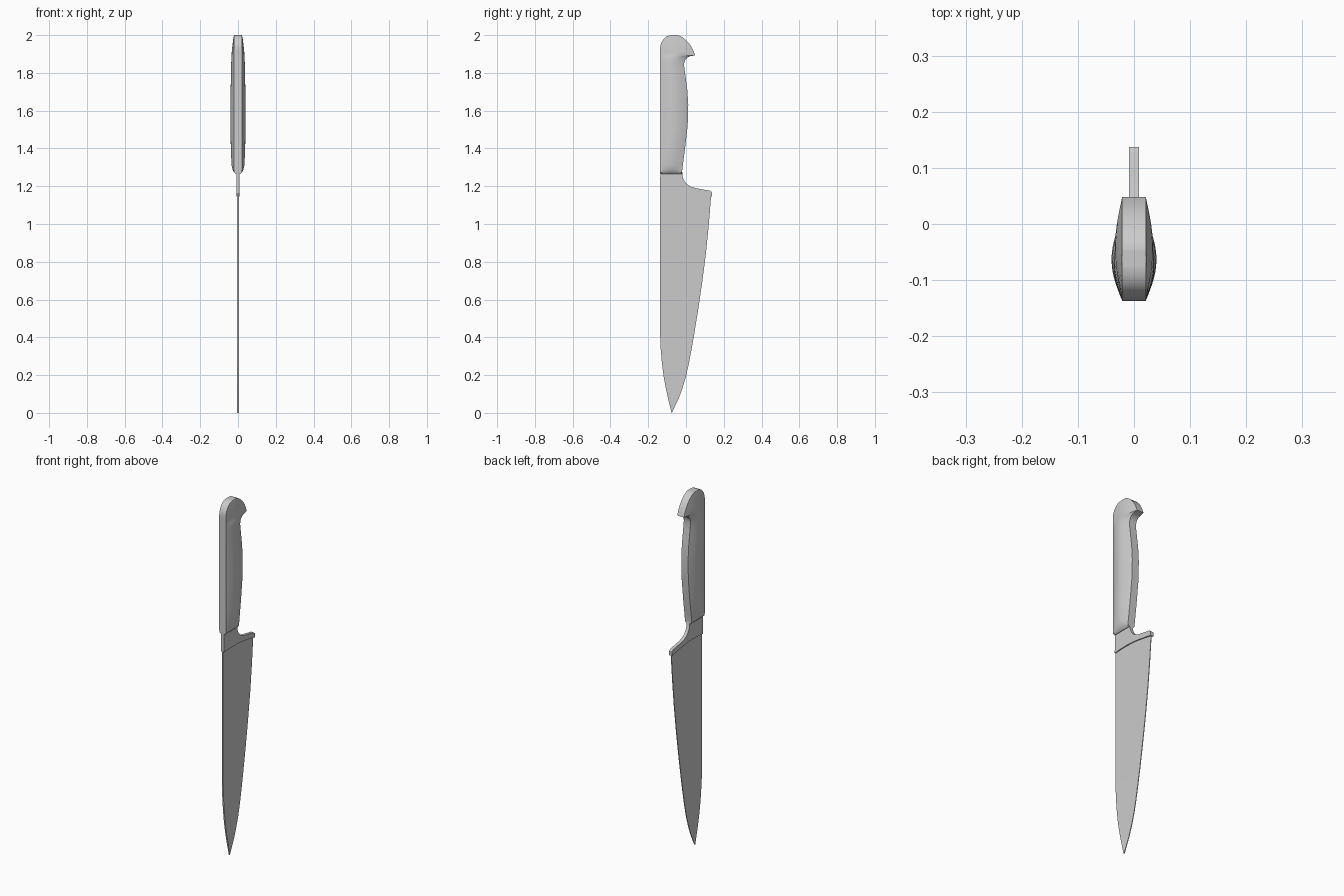
import bpy, bmesh, math


def finish(name, bm, angle=30):
    bmesh.ops.recalc_face_normals(bm, faces=bm.faces[:])
    mesh = bpy.data.meshes.new(name)
    bm.to_mesh(mesh)
    bm.free()
    obj = bpy.data.objects.new(name, mesh)
    bpy.context.collection.objects.link(obj)
    bpy.ops.object.select_all(action='DESELECT')
    obj.select_set(True)
    bpy.context.view_layer.objects.active = obj
    bpy.ops.object.shade_smooth_by_angle(angle=math.radians(angle))
    return obj


def loft(name, rings):
    """Skin closed rings of equal length and cap both ends."""
    bm = bmesh.new()
    loops = [[bm.verts.new(p) for p in ring] for ring in rings]
    n = len(loops[0])
    for a, b in zip(loops, loops[1:]):
        for i in range(n):
            j = (i + 1) % n
            bm.faces.new((a[i], a[j], b[j], b[i]))
    bm.faces.new(loops[0])
    bm.faces.new(loops[-1])
    return finish(name, bm)


def mirrored_ring(side, z):
    """Close a side profile of (x, y) points with its mirror image in x."""
    return [(x, y, z) for x, y in side] + [(-x, y, z) for x, y in reversed(side)]


# Handle: (z, back y, front y, half width) rows, flat rim with bulging cheeks
handle_rows = [
    (2.000, -0.078, -0.046, 0.021), (1.997, -0.093, -0.034, 0.022),
    (1.990, -0.108, -0.020, 0.023), (1.980, -0.118, -0.007, 0.025),
    (1.965, -0.128, 0.009, 0.027), (1.950, -0.134, 0.021, 0.029),
    (1.932, -0.137, 0.032, 0.031), (1.912, -0.137, 0.041, 0.033),
    (1.893, -0.137, 0.048, 0.034), (1.888, -0.137, 0.022, 0.0345),
    (1.880, -0.137, 0.006, 0.035), (1.867, -0.137, -0.005, 0.0355),
    (1.845, -0.137, -0.011, 0.036), (1.800, -0.137, -0.005, 0.037),
    (1.710, -0.137, 0.007, 0.039), (1.630, -0.137, 0.012, 0.040),
    (1.525, -0.137, 0.009, 0.040), (1.400, -0.137, -0.005, 0.038),
    (1.310, -0.137, -0.017, 0.034), (1.285, -0.137, -0.020, 0.028),
    (1.272, -0.137, -0.020, 0.020), (1.265, -0.136, -0.021, 0.012),
]
STEPS = 14
rings = []
for z, back, front, w in handle_rows:
    rim = min(0.021, w)
    side = []
    for i in range(STEPS + 1):
        t = i / STEPS
        side.append((rim + (w - rim) * math.sin(math.pi * t), back + (front - back) * t))
    rings.append(mirrored_ring(side, z))
loft("handle", rings)

# Blade: (z, spine y, cutting edge y) rows, thinner at the edge
blade_rows = [
    (1.172, -0.137, 0.133), (1.150, -0.137, 0.133), (1.000, -0.137, 0.121),
    (0.850, -0.137, 0.106), (0.700, -0.137, 0.087), (0.550, -0.137, 0.065),
    (0.420, -0.137, 0.044), (0.340, -0.134, 0.030), (0.260, -0.127, 0.015),
    (0.190, -0.118, -0.001), (0.130, -0.107, -0.019), (0.080, -0.096, -0.037),
    (0.040, -0.086, -0.056), (0.000, -0.076, -0.075),
]
loft("blade", [mirrored_ring([(0.004, s), (0.002, e)], z) for z, s, e in blade_rows])

# Bolster: side outline (y, z) extruded across x, running up into the handle
outline = [
    (-0.137, 1.165), (-0.100, 1.168), (-0.050, 1.169), (0.000, 1.167),
    (0.050, 1.161), (0.095, 1.153), (0.137, 1.145), (0.137, 1.168),
    (0.128, 1.176), (0.090, 1.183), (0.050, 1.190), (0.025, 1.198),
    (0.005, 1.211), (-0.010, 1.230), (-0.018, 1.250), (-0.021, 1.290),
    (-0.136, 1.290),
]
loft("bolster", [[(x, y, z) for y, z in outline] for x in (-0.009, 0.009)])
